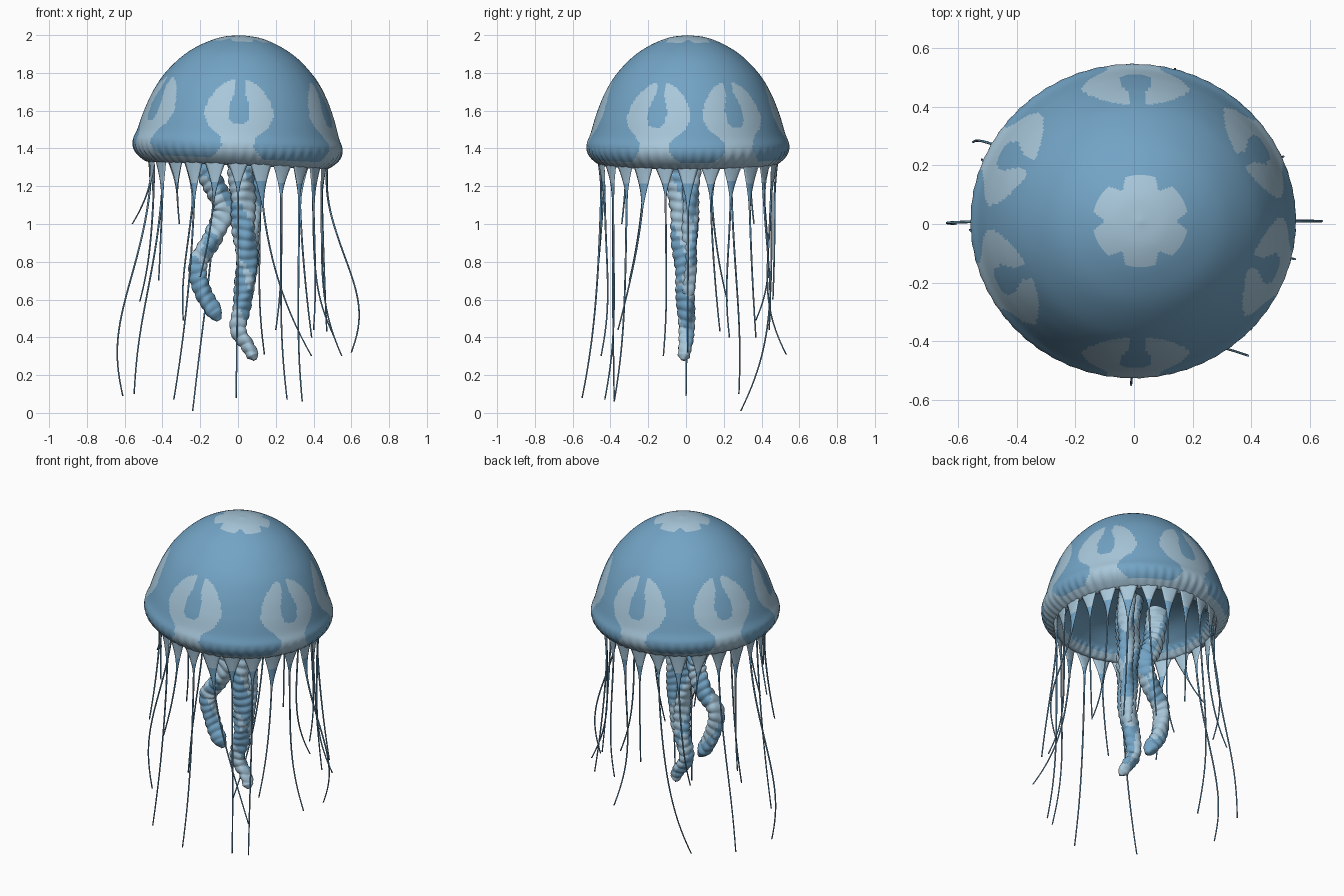
import bpy, bmesh, math
from mathutils import Vector

cube = bpy.data.objects.get("Cube")
if cube:
    bpy.data.objects.remove(cube)


def material(name, colour):
    mat = bpy.data.materials.new(name)
    mat.use_nodes = True
    mat.diffuse_color = (*colour, 1)
    mat.node_tree.nodes["Principled BSDF"].inputs["Base Color"].default_value = (*colour, 1)
    return mat


MATERIALS = [material("deep blue", (0.17, 0.37, 0.56)),
             material("pale blue", (0.39, 0.57, 0.7))]
DEEP, PALE = 0, 1


def spline(points, steps):
    """Catmull-Rom curve through the points."""
    pts = [Vector(p) for p in points]
    pts = [2 * pts[0] - pts[1]] + pts + [2 * pts[-1] - pts[-2]]
    out = []
    for a, b, c, d in zip(pts, pts[1:], pts[2:], pts[3:]):
        for i in range(steps):
            t = i / steps
            out.append(0.5 * (2 * b + (c - a) * t + (2 * a - 5 * b + 4 * c - d) * t * t
                              + (3 * b - a - 3 * c + d) * t ** 3))
    return out + [pts[-2]]


def interpolate(table, x):
    for (x0, y0), (x1, y1) in zip(table, table[1:]):
        if x0 <= x <= x1:
            return y0 + (y1 - y0) * (x - x0) / (x1 - x0)
    return 0


def loft(name, rings, rule):
    """Skin closed rings of points, cap the ends, and colour faces by the rule."""
    bm = bmesh.new()
    loops = [[bm.verts.new(p) for p in ring] for ring in rings]
    for row, (low, high) in enumerate(zip(loops, loops[1:])):
        count = len(low)
        for i in range(count):
            j = (i + 1) % count
            face = bm.faces.new((low[i], low[j], high[j], high[i]))
            face.material_index = rule(face.calc_center_median(), row)
    for loop, row in ((loops[0], 0), (loops[-1], len(loops))):
        face = bm.faces.new(loop)
        face.material_index = rule(face.calc_center_median(), row)
    bmesh.ops.recalc_face_normals(bm, faces=bm.faces)
    for face in bm.faces:
        face.smooth = True
    mesh = bpy.data.meshes.new(name)
    bm.to_mesh(mesh)
    bm.free()
    for mat in MATERIALS:
        mesh.materials.append(mat)
    obj = bpy.data.objects.new(name, mesh)
    bpy.context.collection.objects.link(obj)
    return obj


# Bell: revolved profile, outer dome first and then the hollow underside
DOME = [(0.004, 2), (0.1, 1.988), (0.2, 1.95), (0.3, 1.887), (0.395, 1.79), (0.457, 1.69),
        (0.503, 1.58), (0.534, 1.48), (0.555, 1.425), (0.55, 1.38), (0.52, 1.34), (0.47, 1.31)]
UNDERSIDE = [(0.435, 1.335), (0.4, 1.38), (0.3, 1.45), (0.15, 1.49), (0.004, 1.5)]
STEPS, SEGMENTS = 11, 300
OUTER_ROWS = STEPS * (len(DOME) - 1)
TILT = math.radians(2.5)

# Half widths of the horseshoe marking and of the keyhole inside it, by height
MARK = [(1.33, 0.16), (1.37, 0.11), (1.41, 0.08), (1.45, 0.085), (1.48, 0.11), (1.52, 0.165),
        (1.58, 0.197), (1.65, 0.185), (1.71, 0.145), (1.745, 0.1), (1.765, 0.05)]
KEYHOLE = [(1.53, 0.02), (1.55, 0.05), (1.62, 0.06), (1.68, 0.04), (1.71, 0.028), (1.77, 0.032)]
MARK_ANGLES = [math.radians(d) for d in (-90, -20, 31, 90, 152, 205)]


def bell_colour(centre, row):
    angle = math.atan2(centre.y, centre.x)
    radius, z = math.hypot(centre.x, centre.y), centre.z
    if row >= OUTER_ROWS:                         # hollow underside
        return PALE if radius > 0.43 else DEEP
    if z > 1.9:                                   # six-lobed crown marking
        return PALE if radius < 0.168 - 0.042 * max(0, math.cos(6 * angle)) ** 2 else DEEP
    if z < 1.345:
        return PALE
    across = 0.52 * min(abs(math.remainder(angle - mark, math.tau)) for mark in MARK_ANGLES)
    return PALE if interpolate(KEYHOLE, z) < across < interpolate(MARK, z) else DEEP


rings = []
for r, z in (tuple(p) for p in spline(DOME + UNDERSIDE, STEPS)):
    ripple = 0.007 * max(0, min(1, (1.43 - z) / 0.07)) if r > 0.42 else 0
    ring = []
    for i in range(SEGMENTS):
        a = math.tau * i / SEGMENTS
        rr = r * (1 + ripple * math.sin(60 * a + math.sin(5 * a)))
        ring.append((rr * math.cos(a), rr * math.sin(a), z))
    rings.append(ring)
bell = loft("bell", rings, bell_colour)
bell.scale.y = 0.965
bell.location = (-0.064, 0.01, 0.001)
bell.rotation_euler.y = TILT

# Marginal tentacles, evenly spaced round the rim: tip position and outward bow
TIPS = [(0.6, 0.01, 0.32, 0.1), (0.47, 0.18, 0.43, 0), (0.51, 0.23, 0.4, -0.04),
        (0.39, 0.37, 0.4, 0), (0.2, 0.44, 0.44, 0.02), (0.14, 0.53, 0.31, -0.06),
        (0, 0.46, 0.6, 0), (-0.24, 0.29, 0.01, 0.05), (-0.29, 0.37, 0.49, 0.05),
        (-0.31, 0.36, 1, 0), (-0.55, 0.28, 0.1, 0.04), (-0.52, 0.22, 0.59, -0.01),
        (-0.61, 0, 0.09, 0.09), (-0.56, -0.02, 1, 0), (-0.42, -0.3, 0.7, 0),
        (-0.31, -0.34, 1, 0), (-0.34, -0.38, 0.07, 0), (-0.2, -0.47, 0.72, 0),
        (-0.01, -0.55, 0.08, -0.01), (0.39, -0.45, 0.3, -0.03), (0.26, -0.43, 0.07, -0.03),
        (0.34, -0.38, 0.06, -0.02), (0.4, -0.36, 0.44, 0.01), (0.55, -0.12, 0.3, -0.04)]


def flap_colour(centre, row):
    return PALE if centre.z > 1.22 else DEEP


def tentacle(index, tip_x, tip_y, tip_z, bow):
    a = math.tau * index / len(TIPS)
    outward = Vector((math.cos(a), math.sin(a), 0))
    sideways = Vector((-math.sin(a), math.cos(a), 0))
    start = outward * 0.475 + Vector((0, 0.01, 1.345 - 0.475 * math.cos(a) * math.sin(TILT)))
    tip = Vector((tip_x, tip_y, tip_z))
    reach = 0.22 + 0.04 * math.cos(index * 2.3)   # depth of the webbed flap
    rings = []
    for i in range(45):
        t = (i / 44) ** 1.4
        centre = start.lerp(tip, t * t) + outward * bow * math.sin(math.pi * t * t)
        centre.z = start.z + (tip.z - start.z) * t
        drop = start.z - centre.z
        web = max(0, 1 - drop / reach) ** 1.6
        centre -= outward * 0.02 * (1 - web) * (1 - t)
        thin = 0.0058 - 0.002 * t
        wide = thin + 0.062 * web
        rings.append([centre + sideways * wide * math.cos(b) + outward * thin * math.sin(b)
                      for b in (math.tau * k / 8 for k in range(8))])
    loft(f"tentacle_{index + 1}", rings, flap_colour)


for index, tip in enumerate(TIPS):
    tentacle(index, *tip)


# Oral arms: frilled, lumpy tubes hanging from the middle of the bell
def arm_colour(centre, row):
    patch = math.sin(17 * centre.z + 31 * centre.x) + math.sin(45 * centre.y + 9 * centre.z)
    return PALE if patch > 0 else DEEP


def oral_arm(name, path, top_radius, tip_radius):
    centres = spline(path, 28)
    rings, last = [], len(centres) - 1
    length = 0
    for i, centre in enumerate(centres):
        before, after = centres[max(i - 1, 0)], centres[min(i + 1, last)]
        along = (after - before).normalized()
        length += (centre - before).length
        side = along.cross(Vector((0, 1, 0))).normalized()
        front = side.cross(along)
        t = i / last
        radius = top_radius + (tip_radius - top_radius) * t
        radius *= min(1, 0.35 + (1 - t) * 16)
        ring = []
        for k in range(20):
            b = math.tau * k / 20
            fold = abs(math.sin(length * 65 + 0.9 * math.sin(b + length * 9)))
            lump = 0.9 + 0.14 * fold + 0.09 * math.sin(3 * b + length * 21)
            ring.append(centre + (side * math.cos(b) + front * math.sin(b)) * radius * lump)
        rings.append(ring)
    loft(name, rings, arm_colour)


oral_arm("long_oral_arm", [(0.02, -0.02, 1.5), (0.02, -0.03, 1.25), (0.03, -0.02, 1), (0.045, -0.01, 0.8),
                           (0.025, 0, 0.6), (0, 0, 0.45), (0.05, 0, 0.36), (0.09, -0.015, 0.28)], 0.075, 0.03)
oral_arm("bent_oral_arm", [(-0.17, 0, 1.47), (-0.16, 0, 1.3), (-0.11, 0.01, 1.17), (-0.075, 0.01, 1.07),
                           (-0.13, 0.01, 0.93), (-0.21, 0, 0.8), (-0.185, 0, 0.64), (-0.1, 0, 0.49)], 0.064, 0.043)
oral_arm("short_oral_arm", [(0.09, 0.04, 1.49), (0.085, 0.03, 1.25), (0.075, 0.02, 1), (0.07, 0.02, 0.8),
                            (0.05, 0.01, 0.6)], 0.052, 0.032)
